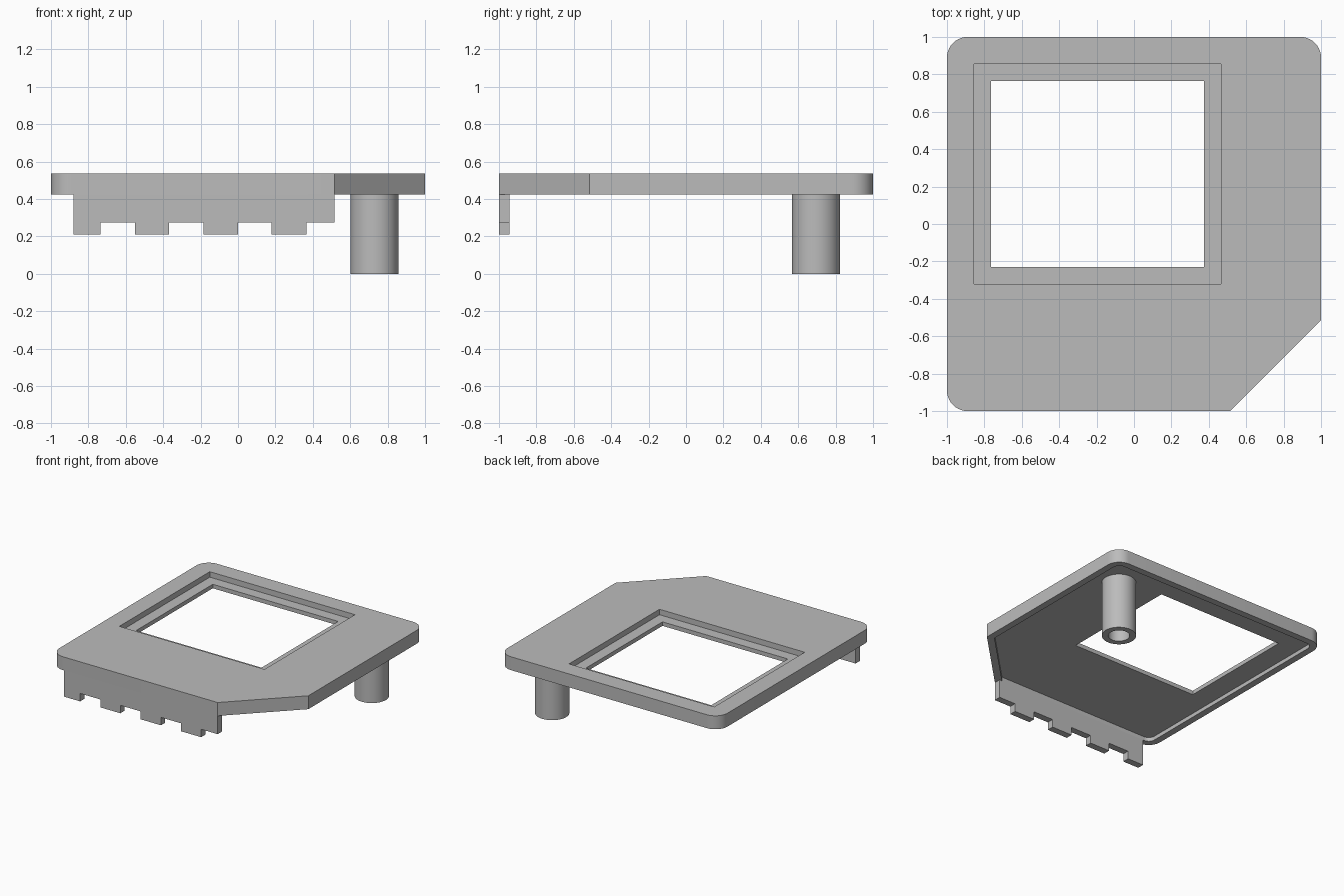
import bpy, bmesh
from math import cos, sin, pi, sqrt
from mathutils import Vector

cube = bpy.data.objects.get("Cube")
if cube:
    bpy.data.objects.remove(cube, do_unlink=True)

grey = bpy.data.materials.new("plain grey")
grey.use_nodes = True
COLOR = (0.5, 0.5, 0.5, 1)
grey.diffuse_color = COLOR
grey.node_tree.nodes["Principled BSDF"].inputs["Base Color"].default_value = COLOR

TOP, LEDGE, UNDER, BASE = 0.535, 0.49, 0.457, 0.425
RIM = 0.055


def finish(name, bm):
    bmesh.ops.recalc_face_normals(bm, faces=bm.faces)
    mesh = bpy.data.meshes.new(name)
    bm.to_mesh(mesh)
    bm.free()
    mesh.materials.append(grey)
    obj = bpy.data.objects.new(name, mesh)
    bpy.context.collection.objects.link(obj)
    return obj


def prism(name, points, direction):
    """Extrude a closed outline along a direction."""
    bm = bmesh.new()
    face = bm.faces.new([bm.verts.new(p) for p in points])
    ext = bmesh.ops.extrude_face_region(bm, geom=[face])
    verts = [v for v in ext["geom"] if isinstance(v, bmesh.types.BMVert)]
    bmesh.ops.translate(bm, verts=verts, vec=direction)
    return finish(name, bm)


def outline(inset, z, radius=0.11, steps=10):
    """Square with three rounded corners and one cut corner, moved inward."""
    side, r, c = 1 - inset, radius - inset, 1 - radius
    pts = []
    for k, (sx, sy) in enumerate(((1, 1), (-1, 1), (-1, -1))):
        for i in range(steps + 1):
            a = (k + i / steps) * pi / 2
            pts.append((sx * c + r * cos(a), sy * c + r * sin(a), z))
    cut = 1.515 - inset * sqrt(2) - side
    return pts + [(cut, -side, z), (side, -cut, z)]


def rectangle(x0, x1, y0, y1, z):
    return [(x0, y0, z), (x1, y0, z), (x1, y1, z), (x0, y1, z)]


def carve(target, cutter):
    mod = target.modifiers.new("carve", "BOOLEAN")
    mod.operation = "DIFFERENCE"
    mod.solver = "EXACT"
    mod.object = cutter
    bpy.context.view_layer.objects.active = target
    bpy.ops.object.modifier_apply(modifier=mod.name)
    bpy.data.objects.remove(cutter, do_unlink=True)


def smooth(obj):
    bpy.ops.object.select_all(action="DESELECT")
    obj.select_set(True)
    bpy.context.view_layer.objects.active = obj
    bpy.ops.object.shade_smooth_by_angle(angle=pi / 6)


# Cover plate: hollow underside, stepped window
plate = prism("cover_plate", outline(0, BASE), (0, 0, TOP - BASE))
carve(plate, prism("underside_cutter", outline(RIM, BASE - 0.1), (0, 0, UNDER - BASE + 0.1)))
carve(plate, prism("ledge_cutter", rectangle(-0.855, 0.465, -0.32, 0.855, LEDGE), (0, 0, 0.2)))
carve(plate, prism("window_cutter", rectangle(-0.765, 0.375, -0.23, 0.765, 0.3), (0, 0, 0.4)))
smooth(plate)

# Front skirt with square teeth along its lower edge
LOW, NOTCH = 0.21, 0.275
profile = [(-0.88, BASE)]
for x0, x1 in ((-0.88, -0.735), (-0.55, -0.37), (-0.185, 0), (0.18, 0.365)):
    profile += [(x0, NOTCH), (x0, LOW), (x1, LOW), (x1, NOTCH)]
profile.pop(1)
profile += [(0.515, NOTCH), (0.515, BASE)]
prism("toothed_skirt", [(x, -1, z) for x, z in profile], (0, RIM, 0))

# Hollow round post under the back corner
centre = Vector((0.73, 0.695, 0))
bm = bmesh.new()
ring = [bm.verts.new(centre + Vector((r, 0, z)))
        for r, z in ((0.08, UNDER), (0.08, 0), (0.128, 0), (0.128, UNDER))]
edges = [bm.edges.new((ring[i], ring[(i + 1) % 4])) for i in range(4)]
bmesh.ops.spin(bm, geom=ring + edges, cent=centre, axis=(0, 0, 1),
               angle=2 * pi, steps=48, use_merge=True)
bmesh.ops.remove_doubles(bm, verts=bm.verts, dist=0.0001)
smooth(finish("hollow_post", bm))
